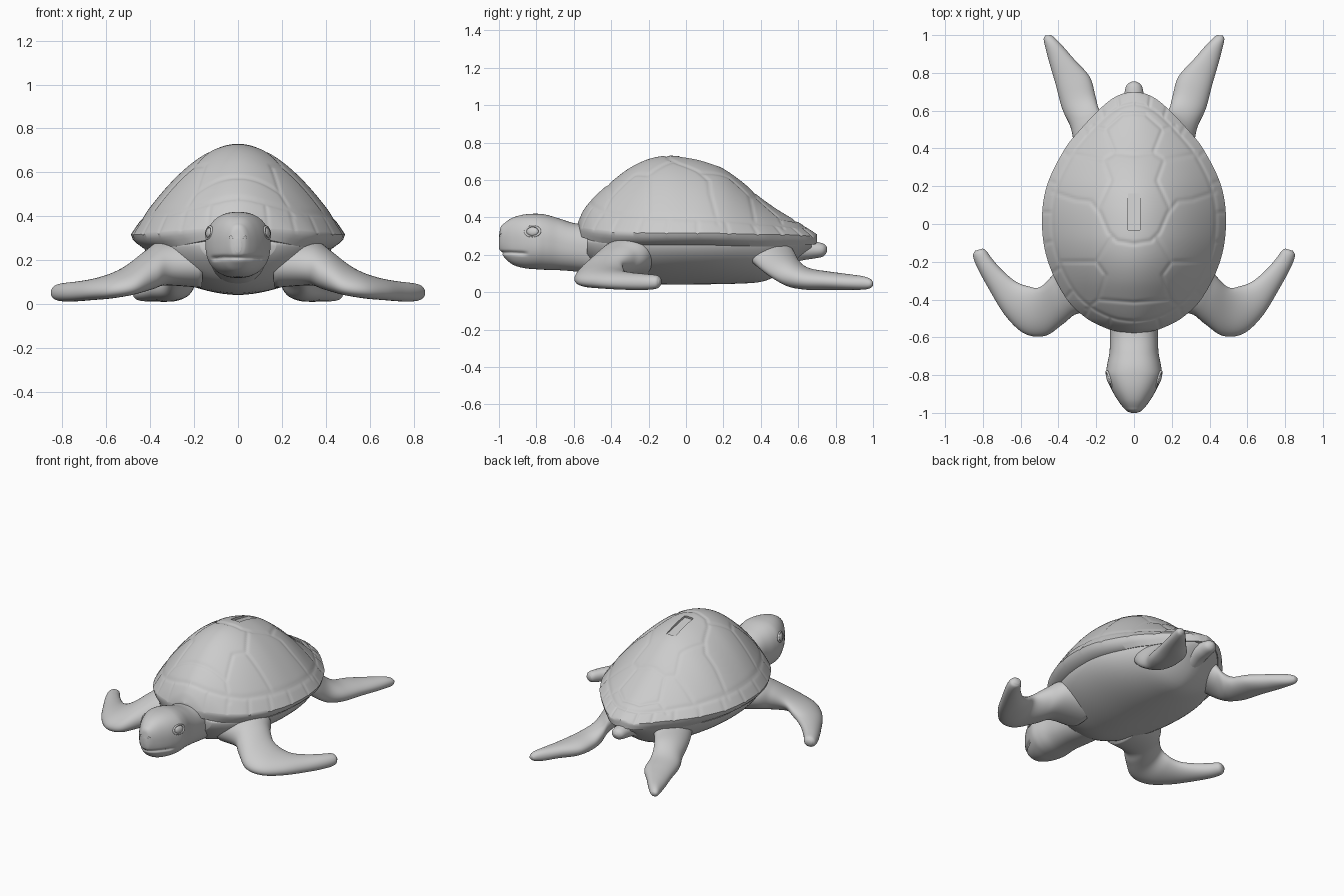
import bpy, bmesh, math
from mathutils import Vector

if "Cube" in bpy.data.objects:
    bpy.data.objects.remove(bpy.data.objects["Cube"])


def spline(pts, k):
    """Smooth interpolation of rows (key, values...) at key k."""
    i = 0
    while i < len(pts) - 2 and k > pts[i + 1][0]:
        i += 1
    a, b = pts[i], pts[i + 1]
    p, q = pts[max(i - 1, 0)], pts[min(i + 2, len(pts) - 1)]
    h = b[0] - a[0]
    t = min(max((k - a[0]) / h, 0), 1)
    out = []
    for j in range(1, len(a)):
        m0 = (b[j] - p[j]) / (b[0] - p[0]) * h
        m1 = (q[j] - a[j]) / (q[0] - a[0]) * h
        out.append((2*t**3 - 3*t*t + 1)*a[j] + (t**3 - 2*t*t + t)*m0
                   + (3*t*t - 2*t**3)*b[j] + (t**3 - t*t)*m1)
    return out


def ease(a, b, n):
    """Steps from a to b, crowded at both ends."""
    return [a + (b - a) * (1 - math.cos(math.pi * i / n)) / 2 for i in range(n + 1)]


def loft(name, rings):
    bm = bmesh.new()
    rows = [[bm.verts.new(p) for p in r] for r in rings]
    n = len(rows[0])
    for r, s in zip(rows, rows[1:]):
        for j in range(n):
            bm.faces.new((r[j], r[(j + 1) % n], s[(j + 1) % n], s[j]))
    bm.faces.new(rows[0])
    bm.faces.new(rows[-1])
    bmesh.ops.recalc_face_normals(bm, faces=bm.faces)
    for f in bm.faces:
        f.smooth = True
    me = bpy.data.meshes.new(name)
    bm.to_mesh(me)
    bm.free()
    ob = bpy.data.objects.new(name, me)
    bpy.context.collection.objects.link(ob)
    return ob


def ring(c, u, up, down, n=40, p=2.0):
    """Superellipse with half-chord u and separate upper and lower heights."""
    pts = []
    for i in range(n):
        a = 2 * math.pi * i / n
        co, si = math.cos(a), math.sin(a)
        z = abs(si) ** (2 / p) * (up if si > 0 else -down)
        pts.append(c + u * math.copysign(abs(co) ** (2 / p), co) + Vector((0, 0, z)))
    return pts


# Shell outline: y, half width
OUTLINE = [(-.577, .01), (-.572, .07), (-.555, .14), (-.5, .25), (-.4, .355), (-.2, .455),
           (0, .487), (.2, .462), (.4, .365), (.5, .285), (.6, .19), (.66, .12), (.69, .06), (.7, .01)]
# Shell ridge and rim: y, ridge z, rim z
RIDGE = [(-.577, .375, .345), (-.55, .435, .342), (-.5, .50, .335), (-.4, .59, .325), (-.3, .665, .32),
         (-.2, .712, .318), (-.1, .73, .318), (0, .722, .318), (.1, .70, .318), (.2, .66, .315),
         (.3, .59, .312), (.4, .505, .31), (.5, .435, .308), (.6, .375, .306), (.7, .31, .295)]


def width(y):
    return spline(OUTLINE, y)[0]


# Scute seams on one half, mirrored by |x|
seams = [[(0, -.105), (.09, -.09), (.135, -.045), (.18, .06), (.23, .12), (.31, .13), (.43, .17)],
         [(.12, -.07), (.2, -.2), (.40, -.2)],
         [(.2, -.2), (.15, -.27), (.19, -.40), (0, -.415)],
         [(.19, -.40), (.25, -.45)],
         [(.19, .08), (.12, .23), (.16, .34), (.10, .375), (0, .365)],
         [(.16, .34), (.33, .37)],
         [(.10, .375), (.15, .50), (.22, .52)],
         [(.15, .50), (.06, .58), (0, .585)]]
border = lambda y, s: (width(y) * s, .05 + (y - .05) * (s + .01))
ys = ease(-.577, .7, 36)
seams.append([border(y, .89) for y in ys])
seams += [[border(y, .89), border(y, 1)] for y in ys[3:35:3]]
segments = [(a, b) for s in seams for a, b in zip(s, s[1:])]


def groove(x, y):
    best = 1
    for (ax, ay), (bx, by) in segments:
        if min(ax, bx) - .03 > x or max(ax, bx) + .03 < x or min(ay, by) - .03 > y or max(ay, by) + .03 < y:
            continue
        dx, dy = bx - ax, by - ay
        t = min(max(((x - ax)*dx + (y - ay)*dy) / (dx*dx + dy*dy + 1e-9), 0), 1)
        best = min(best, math.hypot(x - ax - t*dx, y - ay - t*dy))
    return .006 * math.exp(-(best / .009) ** 2)


# Shell: domed carapace with a turned-under rim
rings = []
N = 120
UNDER = [(.985, .022), (.95, .04), (.88, .065), (.5, .065)]
for y in ease(-.577, .7, 190):
    w = width(y)
    top, rim = spline(RIDGE, y)
    r = []
    for i in range(N + 1):
        t = 2 * i / N - 1
        z = rim + (top - rim) * (1 - abs(t) ** 1.85)
        r.append((t * w, y, z - groove(abs(t) * w, y)))
    k = .5 + .5 * min(w / .3, 1)
    r += [(t * w, y, rim - d * k) for t, d in UNDER]
    r += [(-t * w, y, rim - d * k) for t, d in reversed(UNDER)]
    rings.append(r)
shell = loft("shell", rings)

# Shallow slot outline in the top of the shell
bpy.ops.mesh.primitive_cube_add(size=1, location=(0, .083, .79), rotation=(-.2, 0, 0))
cutter = bpy.context.object
cutter.name = "slot_cutter"
cutter.scale = (.066, .2, .2)
cutter.hide_render = True
cutter.display_type = 'WIRE'
mod = shell.modifiers.new("slot", 'BOOLEAN')
mod.operation = 'DIFFERENCE'
mod.solver = 'EXACT'
mod.object = cutter
bpy.ops.object.select_all(action='DESELECT')
shell.select_set(True)
bpy.context.view_layer.objects.active = shell
bpy.ops.object.shade_smooth_by_angle(angle=math.radians(45))

# Belly under the shell
BELLY = [(-.53, .17), (-.45, .10), (-.35, .06), (-.2, .045), (0, .042), (.3, .047), (.42, .06), (.5, .10),
         (.6, .18), (.67, .23)]
loft("belly", [ring(Vector((0, y, .27)), Vector((.88 * width(y), 0, 0)), .04, .27 - spline(BELLY, y)[0], 64, 1.75)
               for y in ease(-.53, .67, 50)])


def tube(name, rows, n, steps, p):
    """Loft along y from rows of y, half width, top z, bottom z."""
    out = []
    for y in ease(rows[0][0], rows[-1][0], steps):
        w, t, b = spline(rows, y)
        out.append(ring(Vector((0, y, (t + b) / 2)), Vector((w, 0, 0)), (t - b) / 2, (t - b) / 2, n, p))
    return loft(name, out)


# Head and neck, with the mouth pressed in
head = tube("head_and_neck", [(-1, .015, .30, .235), (-.992, .035, .345, .215), (-.97, .058, .37, .185),
                              (-.93, .088, .397, .15), (-.87, .122, .415, .13), (-.8, .147, .42, .123),
                              (-.75, .143, .415, .12), (-.68, .13, .395, .118), (-.6, .127, .37, .112),
                              (-.5, .127, .36, .10), (-.38, .125, .35, .09)], 128, 110, 2.3)
for v in head.data.vertices:
    if v.co.y < -.84:
        line = .212 - .1 * max(abs(v.co.x) - .07, 0)
        g = math.exp(-((v.co.z - line) / .009) ** 2) * min((-.84 - v.co.y) / .04, 1)
        v.co.x *= 1 - .08 * g
        v.co.y += .01 * g

# Tail
tube("tail", [(.5, .09, .29, .12), (.6, .065, .28, .165), (.68, .052, .272, .18), (.73, .042, .262, .19),
              (.748, .025, .25, .205), (.755, .008, .235, .222)], 32, 30, 2)

# Flippers: leading edge xyz, trailing edge xyz, half thickness
FRONT = [(.16, -.46, .18, .18, -.10, .20, .115), (.30, -.475, .17, .37, -.19, .205, .10),
         (.37, -.525, .13, .435, -.275, .185, .085), (.47, -.592, .08, .50, -.335, .15, .062),
         (.58, -.58, .062, .56, -.33, .11, .054), (.68, -.487, .055, .625, -.305, .083, .048),
         (.765, -.35, .05, .69, -.252, .068, .045), (.828, -.235, .05, .745, -.192, .06, .042),
         (.852, -.17, .052, .782, -.142, .058, .035), (.842, -.142, .055, .80, -.13, .057, .018)]
REAR = [(.29, .33, .22, .12, .53, .25, .095), (.315, .41, .15, .17, .58, .19, .085),
        (.335, .51, .09, .19, .62, .12, .072), (.38, .61, .065, .205, .68, .08, .058),
        (.415, .74, .057, .235, .78, .065, .05), (.45, .86, .05, .315, .87, .06, .042),
        (.472, .945, .048, .38, .945, .052, .036), (.478, .98, .046, .42, .985, .048, .026),
        (.47, .998, .046, .44, 1.0, .046, .012)]
for side, word in ((1, "right"), (-1, "left")):
    for part, rows in (("front", FRONT), ("rear", REAR)):
        keyed = [(i,) + r for i, r in enumerate(rows)]
        rings = []
        for i in range((len(rows) - 1) * 7 + 1):
            a = spline(keyed, i / 7)
            lead, trail, h = Vector(a[:3]), Vector(a[3:6]), a[6]
            lead.x *= side
            trail.x *= side
            rings.append(ring((lead + trail) / 2, (lead - trail) / 2, h, h, 36, 2.1))
        loft(f"{part}_flipper_{word}", rings)

    # Eye with its lid, and a nostril
    turn = (0, side * math.radians(80), side * math.radians(-18))
    spot = (side * .131, -.82, .325)
    bpy.ops.mesh.primitive_uv_sphere_add(segments=24, ring_count=12, radius=.03, location=spot, rotation=turn)
    bpy.context.object.name = f"eye_{word}"
    bpy.context.object.scale = (.8, 1.1, .45)
    bpy.ops.object.shade_smooth()
    bpy.ops.mesh.primitive_torus_add(major_segments=32, minor_segments=8, major_radius=.035, minor_radius=.007,
                                     location=spot, rotation=turn)
    bpy.context.object.name = f"eyelid_{word}"
    bpy.context.object.scale = (.8, 1.15, 1)
    bpy.ops.object.shade_smooth()
    bpy.ops.mesh.primitive_torus_add(major_segments=16, minor_segments=8, major_radius=.008, minor_radius=.004,
                                     location=(side * .031, -.989, .305),
                                     rotation=(math.radians(90), 0, side * .5))
    bpy.context.object.name = f"nostril_{word}"
    bpy.ops.object.shade_smooth()
